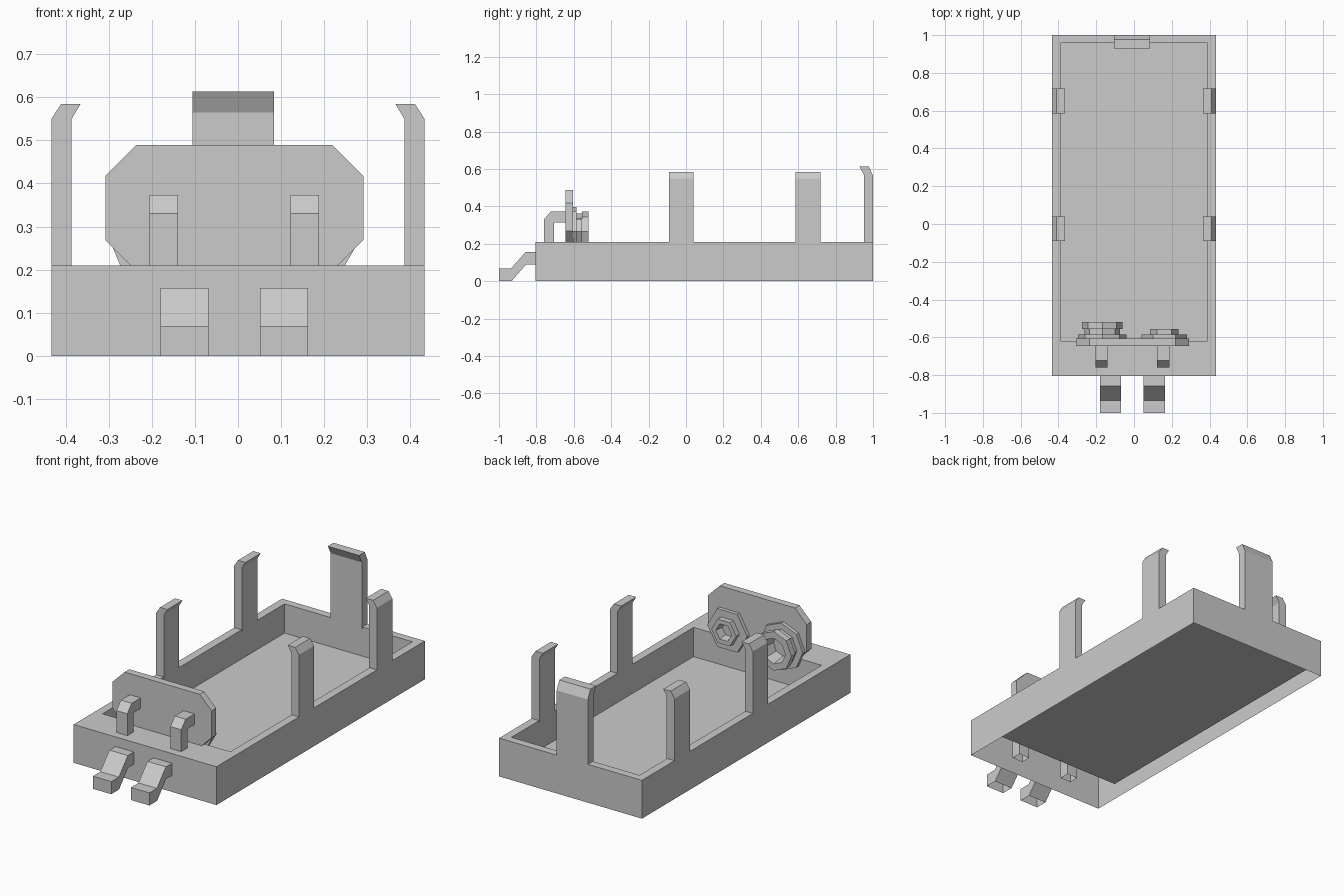
import bpy, bmesh
from math import cos, sin, tau

if "Cube" in bpy.data.objects:
    bpy.data.objects.remove(bpy.data.objects["Cube"])


def finish(name, bm):
    bmesh.ops.recalc_face_normals(bm, faces=bm.faces)
    mesh = bpy.data.meshes.new(name)
    bm.to_mesh(mesh)
    bm.free()
    ob = bpy.data.objects.new(name, mesh)
    bpy.context.collection.objects.link(ob)
    return ob


def extrude(name, profile, axis, a, b, open_edges=()):
    """Extrude a 2D profile along x (profile y,z) or y (profile x,z)."""
    bm = bmesh.new()

    def put(p, t):
        return bm.verts.new((t, *p) if axis == 'x' else (p[0], t, p[1]))
    lo = [put(p, a) for p in profile]
    hi = [put(p, b) for p in profile]
    n = len(profile)
    bm.faces.new(lo)
    bm.faces.new(hi[::-1])
    for i in range(n):
        if i not in open_edges:
            j = (i + 1) % n
            bm.faces.new((lo[i], hi[i], hi[j], lo[j]))
    return finish(name, bm)


def loft(name, rings):
    """Skin consecutive rings of points and cap the last one."""
    bm = bmesh.new()
    vs = [[bm.verts.new(p) for p in r] for r in rings]
    for r, s in zip(vs, vs[1:]):
        for i in range(len(r)):
            j = (i + 1) % len(r)
            bm.faces.new((r[i], r[j], s[j], s[i]))
    bm.faces.new(vs[-1])
    return finish(name, bm)


def rect(x, y0, y1, z):
    return [(-x, y0, z), (x, y0, z), (x, y1, z), (-x, y1, z)]


def polygon(sides, cx, y, r, cz=0.267):
    return [(cx + r * cos(tau * i / sides), y, cz + r * sin(tau * i / sides))
            for i in range(sides)]


# Tray: thin shell, hollow under the rim and open below
loft("tray", [rect(0.433, -0.805, 1.0, 0.0), rect(0.433, -0.805, 1.0, 0.21),
              rect(0.388, -0.62, 0.957, 0.21), rect(0.388, -0.62, 0.957, 0.05)])

# Side clips with inward-flared tips
for side, s in (("left", -1), ("right", 1)):
    clip = [(s * x, z) for x, z in ((0.433, 0.2), (0.433, 0.55), (0.41, 0.585),
                                    (0.365, 0.585), (0.386, 0.55), (0.386, 0.2))]
    for place, y0, y1 in (("front", -0.09, 0.04), ("back", 0.585, 0.718)):
        extrude(f"{side}_{place}_clip", clip, 'y', y0, y1)

# Back clip
extrude("back_clip", [(1.0, 0.2), (1.0, 0.565), (0.977, 0.613), (0.928, 0.613),
                      (0.953, 0.565), (0.953, 0.2)], 'x', -0.105, 0.084)

# Contact plate with chamfered corners
extrude("contact_plate", [(-0.236, 0.197), (-0.308, 0.269), (-0.308, 0.417),
                          (-0.236, 0.489), (0.219, 0.489), (0.291, 0.417),
                          (0.291, 0.269), (0.219, 0.197)], 'y', -0.645, -0.605)

# Hooked tabs on the plate, reaching down into the hollow rim (open lower end)
hook = [(-0.705, 0.055), (-0.76, 0.055), (-0.76, 0.33), (-0.722, 0.373),
        (-0.645, 0.373), (-0.645, 0.315), (-0.705, 0.315)]
for name, x0 in (("left_hook", -0.205), ("right_hook", 0.122)):
    extrude(name, hook, 'x', x0, x0 + 0.066, open_edges=(0,))

# Stepped solder leads (foot underside open)
lead = [(-1.0, 0.0), (-0.933, 0.0), (-0.855, 0.09), (-0.805, 0.09),
        (-0.805, 0.157), (-0.857, 0.157), (-0.935, 0.069), (-1.0, 0.069)]
for name, x0 in (("left_lead", -0.18), ("right_lead", 0.051)):
    extrude(name, lead, 'x', x0, x0 + 0.112, open_edges=(0, 3))

# Terminals on the plate: (y, radius) rings, outwards and back down the hole
big = [(-0.605, .129), (-0.585, .129), (-0.585, .095), (-0.555, .095),
       (-0.555, .107), (-0.52, .107), (-0.52, .070), (-0.6, .058)]
small = [(-0.605, .121), (-0.585, .121), (-0.585, .075), (-0.555, .075),
         (-0.555, .048), (-0.6, .040)]
for name, sides, cx, rings in (("octagon_terminal", 8, -0.168, big),
                               ("hexagon_terminal", 6, 0.16, small)):
    loft(name, [polygon(sides, cx, y, r) for y, r in rings])
